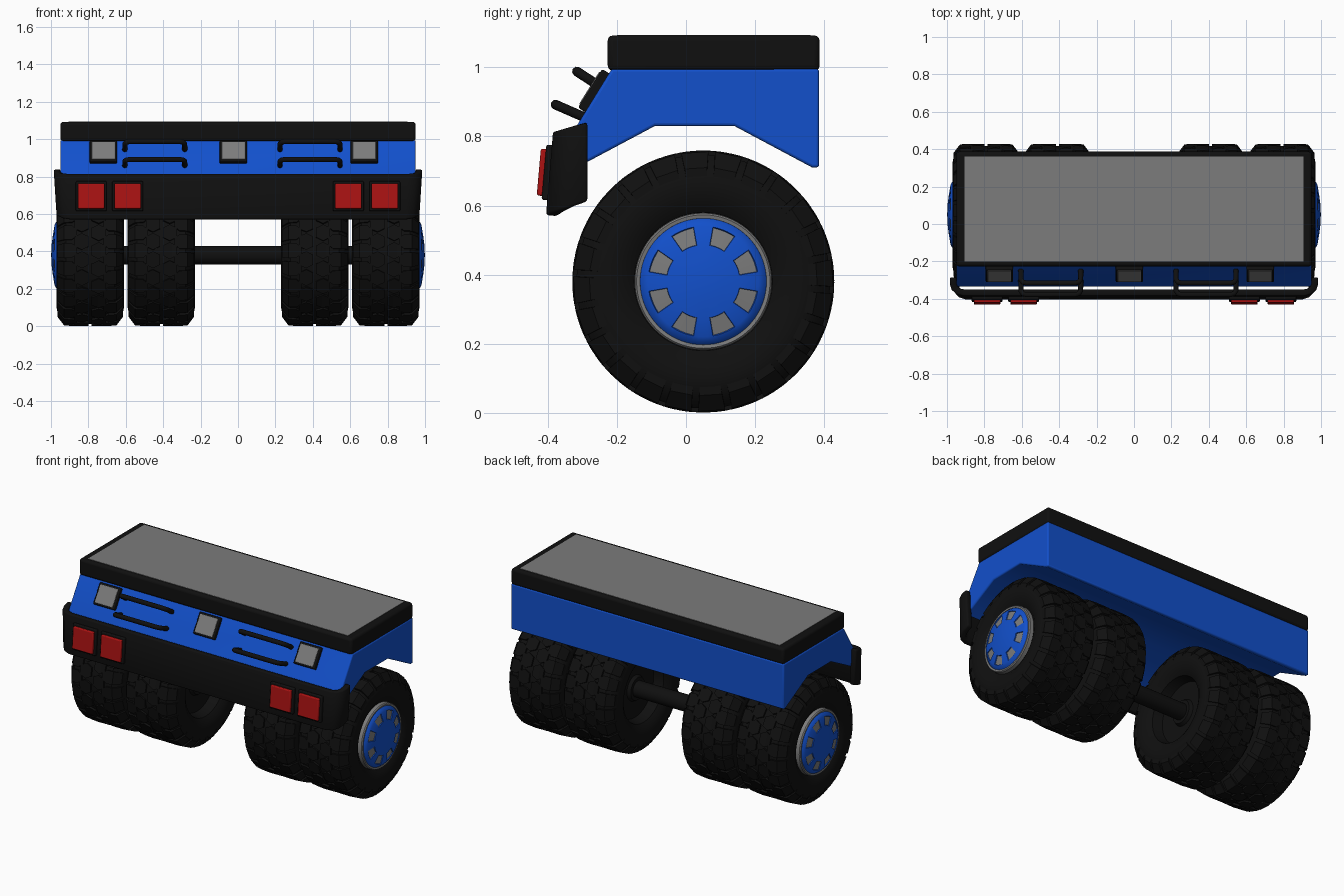
import bpy, bmesh, math
from mathutils import Matrix

old = bpy.data.objects.get("Cube")
if old:
    bpy.data.objects.remove(old, do_unlink=True)


def material(name, rgb):
    m = bpy.data.materials.new(name)
    m.use_nodes = True
    m.diffuse_color = (*rgb, 1)
    m.node_tree.nodes["Principled BSDF"].inputs["Base Color"].default_value = (*rgb, 1)
    return m


BLACK = material("black rubber", (0.005, 0.005, 0.005))
BLUE = material("blue paint", (0.006, 0.08, 0.6))
GREY = material("grey metal", (0.2, 0.2, 0.2))
RED = material("red lens", (0.4, 0.006, 0.006))


def smooth(obj, angle=35):
    bpy.ops.object.select_all(action='DESELECT')
    obj.select_set(True)
    bpy.context.view_layer.objects.active = obj
    bpy.ops.object.shade_smooth_by_angle(angle=math.radians(angle))


def make(name, bm, *mats, loc=(0, 0, 0), tilt=0, bevel=0, segments=3):
    bmesh.ops.recalc_face_normals(bm, faces=bm.faces)
    mesh = bpy.data.meshes.new(name)
    bm.to_mesh(mesh)
    bm.free()
    for m in mats:
        mesh.materials.append(m)
    obj = bpy.data.objects.new(name, mesh)
    bpy.context.collection.objects.link(obj)
    obj.location = loc
    obj.rotation_euler.x = math.radians(tilt)
    smooth(obj)
    if bevel:
        mod = obj.modifiers.new("Rounded edges", 'BEVEL')
        mod.width, mod.segments = bevel, segments
        mod.limit_method = 'ANGLE'
    return obj


def box(name, size, loc, mat, tilt=0, bevel=0):
    bm = bmesh.new()
    bmesh.ops.create_cube(bm, size=1, matrix=Matrix.Diagonal((*size, 1)))
    return make(name, bm, mat, loc=loc, tilt=tilt, bevel=bevel)


def lathe(bm, profile, n=72):
    """Spin (radius, x) points round the x axis; returns faces as bands."""
    rings = [[bm.verts.new((x, r * math.sin(math.tau * i / n), r * math.cos(math.tau * i / n)))
              for i in range(n)] if r else [bm.verts.new((x, 0, 0))] * n for r, x in profile]
    bands = []
    for a, b in zip(rings, rings[1:]):
        bands.append([bm.faces.new(list(dict.fromkeys((a[i], a[(i + 1) % n], b[(i + 1) % n], b[i]))))
                      for i in range(n)])
    return bands


# Body: side profile extruded across the width
bm = bmesh.new()
side = [(-0.215, 0.995), (0.385, 0.995), (0.385, 0.71), (0.365, 0.71), (0.14, 0.83),
        (-0.09, 0.83), (-0.325, 0.705), (-0.335, 0.72), (-0.335, 0.8)]
face = bm.faces.new([bm.verts.new((-0.95, y, z)) for y, z in side])
ext = bmesh.ops.extrude_face_region(bm, geom=[face])
bmesh.ops.translate(bm, vec=(1.9, 0, 0),
                    verts=[v for v in ext["geom"] if isinstance(v, bmesh.types.BMVert)])
make("body", bm, BLUE, bevel=0.008)

# Roof slab and its inlaid panel
box("roof_slab", (1.9, 0.613, 0.102), (0, 0.08, 1.041), BLACK, bevel=0.015)
box("roof_panel", (1.81, 0.56, 0.008), (0, 0.08, 1.09), GREY)

# Bumper: wrap-round sheet that rises towards its ends
half = [(-0.985, -0.285), (-0.985, -0.33), (-0.975, -0.365), (-0.95, -0.392), (-0.91, -0.405)]
path = half + [(-x, y) for x, y in reversed(half)]
bm = bmesh.new()
low = [bm.verts.new((x * 0.985, y, 0.572 + (y + 0.405) * 0.33)) for x, y in path]
high = [bm.verts.new((x, -0.285 + (y + 0.285) * 0.83, 0.815 + (y + 0.405) * 0.2)) for x, y in path]
for i in range(len(path) - 1):
    bm.faces.new((low[i], low[i + 1], high[i + 1], high[i]))
bumper = make("bumper", bm, BLACK)
wall = bumper.modifiers.new("Wall", 'SOLIDIFY')
wall.thickness, wall.offset = 0.035, -1
edge = bumper.modifiers.new("Rounded edges", 'BEVEL')
edge.width, edge.segments = 0.01, 2

# Red bumper lamps
for x in (-0.785, -0.59, 0.59, 0.785):
    box("lamp_frame", (0.165, 0.03, 0.16), (x, -0.396, 0.695), BLACK, -5, 0.006)
    box("red_lamp", (0.142, 0.04, 0.136), (x, -0.406, 0.695), RED, -5, 0.006)

# Square lights on the sloping front
for x in (-0.72, -0.025, 0.675):
    box("light_frame", (0.146, 0.034, 0.132), (x, -0.263, 0.93), BLACK, -32, 0.006)
    box("front_light", (0.124, 0.008, 0.11), (x, -0.277, 0.938), GREY, -32, 0.002)


# Grab rails
def rail(name, xc, root, tip):
    def at(x, t):
        return (xc + x, root[0] + (tip[0] - root[0]) * t, root[1] + (tip[1] - root[1]) * t)
    left = [at(-0.16, -0.2), at(-0.16, 0.7), at(-0.15, 0.92), at(-0.13, 1)]
    right = [at(0.13, 1), at(0.15, 0.92), at(0.16, 0.7), at(0.16, -0.2)]
    curve = bpy.data.curves.new(name, 'CURVE')
    curve.dimensions = '3D'
    curve.bevel_depth, curve.bevel_resolution = 0.014, 2
    curve.use_fill_caps = True
    spline = curve.splines.new('POLY')
    spline.points.add(7)
    for p, co in zip(spline.points, left + right):
        p.co = (*co, 1)
    curve.materials.append(BLACK)
    obj = bpy.data.objects.new(name, curve)
    bpy.context.collection.objects.link(obj)
    bpy.ops.object.select_all(action='DESELECT')
    obj.select_set(True)
    bpy.context.view_layer.objects.active = obj
    bpy.ops.object.convert(target='MESH')
    smooth(bpy.context.object, 50)


for xc in (-0.445, 0.385):
    rail("upper_rail", xc, (-0.25, 0.945), (-0.316, 0.988))
    rail("lower_rail", xc, (-0.305, 0.86), (-0.378, 0.892))

# Axle
bm = bmesh.new()
lathe(bm, [(0, -0.9), (0.05, -0.9), (0.05, 0.9), (0, 0.9)], 32)
make("axle", bm, BLACK, loc=(0, 0.05, 0.38))


# Tyre: lathed carcass with raised tread blocks
def tread_block(bm, angle, stations):
    """Stations are (x, radius, half angle) across the block."""
    def ring(drop):
        return [[bm.verts.new((x, (r - drop) * math.sin(a), (r - drop) * math.cos(a)))
                 for a in (angle - h, angle + h)] for x, r, h in stations]
    top, base = ring(0), ring(0.025)
    for i in range(len(stations) - 1):
        bm.faces.new((top[i][0], top[i][1], top[i + 1][1], top[i + 1][0]))
        for s in (0, 1):
            bm.faces.new((top[i][s], top[i + 1][s], base[i + 1][s], base[i][s]))
    for i in (0, -1):
        bm.faces.new((top[i][0], top[i][1], base[i][1], base[i][0]))


def tyre(name, x):
    bm = bmesh.new()
    wall = [(0.2, 0.15), (0.23, 0.17), (0.28, 0.18), (0.32, 0.172), (0.35, 0.15), (0.367, 0.13)]
    hub = [(0, 0.11), (0.07, 0.11), (0.08, 0.09), (0.185, 0.09)]
    half = hub + wall + [(0.367, 0.01)]
    lathe(bm, half + [(r, -w) for r, w in reversed(half)])
    count = 24
    pitch = math.tau / count
    middle = [(0.008, 0.378, 0.27), (0.045, 0.379, 0.46), (0.083, 0.379, 0.27)]
    shoulder = [(0.07, 0.379, 0.16), (0.098, 0.379, 0.4), (0.14, 0.376, 0.4), (0.175, 0.33, 0.38)]
    for i in range(count):
        for s in (-1, 1):
            for shift, row in ((0, middle), (0.5, shoulder)):
                tread_block(bm, (i + shift + s * 0.25) * pitch,
                            [(s * w, r, h * pitch) for w, r, h in row])
    return make(name, bm, BLACK, loc=(x, 0.05, 0.38))


# Hub cap: dome with eight recessed windows, and a trim ring
def hub_cap(name, x):
    bm = bmesh.new()
    bands = lathe(bm, [(0.186, 0.14), (0.184, 0.172), (0.174, 0.184), (0.16, 0.191),
                       (0.106, 0.2), (0.06, 0.206), (0, 0.209)])
    bmesh.ops.recalc_face_normals(bm, faces=bm.faces)
    windows = [f for i, f in enumerate(bands[3]) if 2 <= i % 9 <= 6]
    bmesh.ops.inset_region(bm, faces=windows, thickness=0.002, depth=-0.005)
    for f in windows:
        f.material_index = 1
    return make(name, bm, BLUE, GREY, loc=(x, 0.05, 0.38))


def trim_ring(name, x):
    bm = bmesh.new()
    lathe(bm, [(0.18, 0.13), (0.183, 0.176), (0.193, 0.178), (0.198, 0.172), (0.2, 0.13)])
    return make(name, bm, GREY, loc=(x, 0.05, 0.38))


for label, s in (("left", 1), ("right", -1)):
    parts = [tyre(label + "_outer_tyre", s * 0.79), tyre(label + "_inner_tyre", s * 0.41),
             hub_cap(label + "_hub_cap", s * 0.79), trim_ring(label + "_trim_ring", s * 0.79)]
    if s < 0:
        for p in parts:
            p.rotation_euler.z = math.pi
